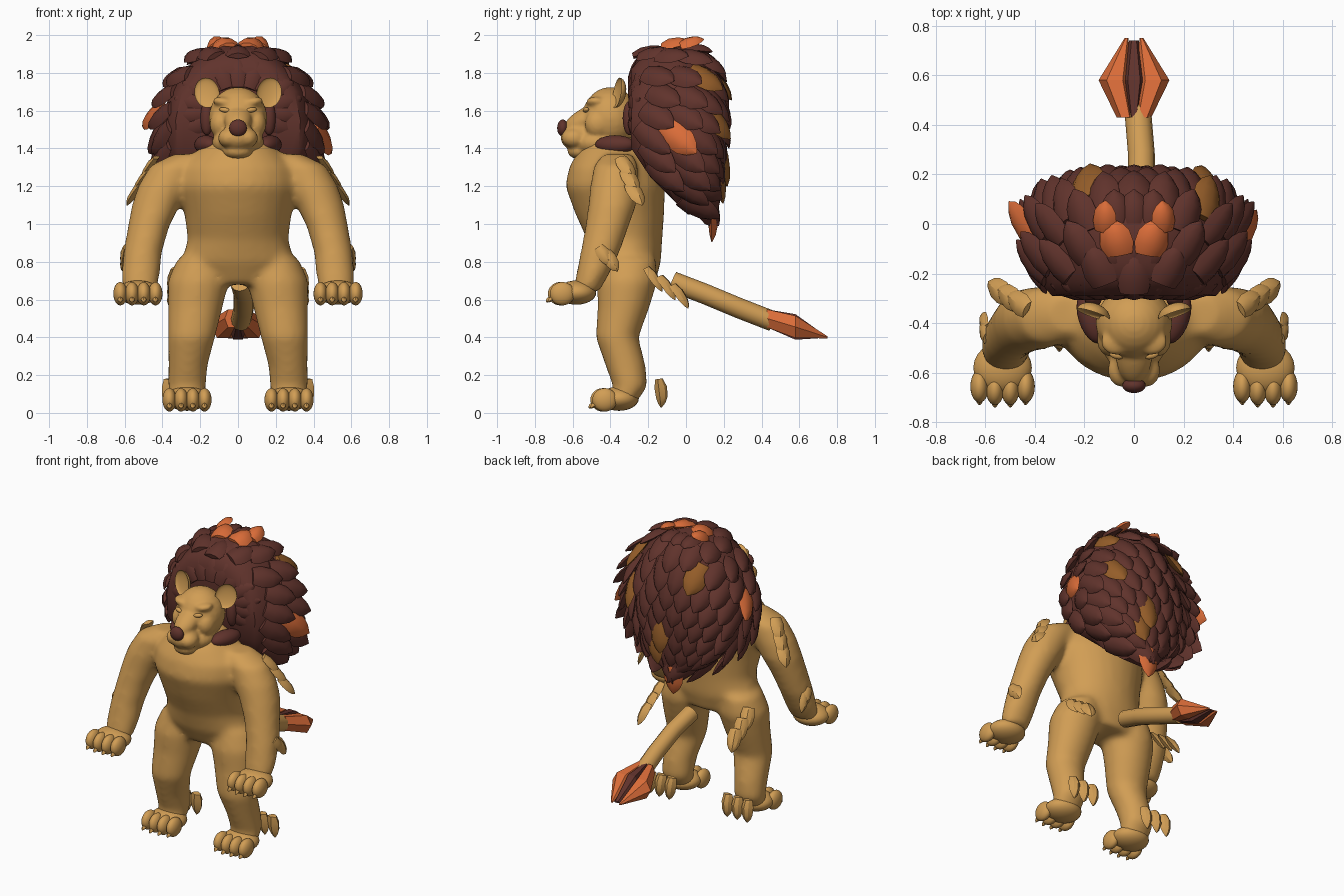
import bpy, bmesh
from math import sin, cos, pi, radians, copysign
from mathutils import Vector, Matrix, Euler

cube = bpy.data.objects.get("Cube")
if cube:
    bpy.data.objects.remove(cube)


def material(name, rgb):
    m = bpy.data.materials.new(name)
    m.use_nodes = True
    m.diffuse_color = (*rgb, 1)
    m.node_tree.nodes["Principled BSDF"].inputs["Base Color"].default_value = (*rgb, 1)
    return m


tan = material("tan fur", (.64, .34, .09))
dark = material("dark brown mane", (.118, .033, .025))
orange = material("orange tuft", (.70, .15, .04))
amber = material("amber mane", (.30, .11, .022))


def finish(bm, name, mats, angle=40, voxel=0, relax=0):
    """Turn a bmesh into an object, optionally fusing its volumes."""
    bmesh.ops.recalc_face_normals(bm, faces=bm.faces)
    me = bpy.data.meshes.new(name)
    bm.to_mesh(me)
    bm.free()
    for m in mats:
        me.materials.append(m)
    if angle:
        me.shade_smooth()
        me.set_sharp_from_angle(angle=radians(angle))
    ob = bpy.data.objects.new(name, me)
    bpy.context.collection.objects.link(ob)
    if voxel:
        fuse = ob.modifiers.new("fuse", 'REMESH')
        fuse.mode = 'VOXEL'
        fuse.voxel_size = voxel
        fuse.use_smooth_shade = True
        soft = ob.modifiers.new("soften", 'SMOOTH')
        soft.factor = .5
        soft.iterations = relax


def skin(bm, rings, mat=0):
    """Bridge closed rings of points and cap both ends."""
    rows = [[bm.verts.new(p) for p in r] for r in rings]
    n = len(rows[0])
    faces = [bm.faces.new((a[i], a[(i + 1) % n], b[(i + 1) % n], b[i]))
             for a, b in zip(rows, rows[1:]) for i in range(n)]
    faces += [bm.faces.new(rows[0][::-1]), bm.faces.new(rows[-1])]
    for f in faces:
        f.material_index = mat


def loft(bm, sections, n=24, up='Z', side=1, mat=0):
    """Sections are centre x, y, z and two radii."""
    rings = []
    for x, y, z, r1, r2 in sections:
        ring = []
        for i in range(n):
            c, s = r1 * cos(2 * pi * i / n), r2 * sin(2 * pi * i / n)
            off = (c, s, 0) if up == 'Z' else (c, 0, s)
            ring.append(Vector((x * side, y, z)) + Vector(off))
        rings.append(ring)
    skin(bm, rings, mat)


def ball(bm, loc, size, rot=(0, 0, 0)):
    m = (Matrix.Translation(loc) @ Euler(rot).to_matrix().to_4x4()
         @ Matrix.Diagonal((*size, 1)))
    return bmesh.ops.create_uvsphere(bm, u_segments=24, v_segments=14, radius=1, matrix=m)["verts"]


def leaf(bm, base, way, normal, length, width, thick, mat=0):
    """A pointed, ridged scale of fur."""
    d = Vector(way).normalized()
    n = Vector(normal)
    n = (n - d * n.dot(d)).normalized()
    s = d.cross(n)
    rings = []
    for t, w, h in ((0, .8, .6), (.3, 1, 1), (.65, .88, .9), (.85, .55, .6), (1, .06, .1)):
        c = Vector(base) + d * length * t
        rings.append([c + s * width * w * a + n * thick * h * b for a, b in
                      ((-1, 0), (-.6, .7), (0, 1), (.6, .7), (1, 0), (0, -.5))])
    skin(bm, rings, mat)


# Body, arms and legs fused into one smooth skin
bm = bmesh.new()
loft(bm, [(0, -.295, .68, .2, .13), (0, -.31, .8, .30, .178),
          (0, -.325, .92, .267, .2), (0, -.35, 1.05, .285, .235), (0, -.375, 1.2, .32, .265),
          (0, -.38, 1.3, .30, .24), (0, -.38, 1.38, .225, .195), (0, -.38, 1.46, .14, .12)])
for s in (-1, 1):
    loft(bm, [(.2, -.3, .82, .12, .14), (.21, -.31, .7, .163, .16), (.226, -.33, .56, .146, .138),
              (.246, -.365, .4, .126, .114), (.265, -.32, .25, .105, .107),
              (.27, -.295, .14, .102, .092), (.27, -.335, .05, .09, .07)], side=s)
    loft(bm, [(.26, -.36, 1.37, .08, .08), (.33, -.37, 1.31, .135, .118), (.39, -.38, 1.2, .14, .128),
              (.435, -.39, 1.1, .128, .128), (.475, -.42, .98, .11, .115),
              (.505, -.455, .85, .103, .104), (.515, -.495, .73, .102, .087),
              (.52, -.53, .64, .09, .07)], side=s)
finish(bm, "body", [tan], voxel=.018, relax=14)

# Paws with four toes and claws each
for s, label in ((-1, "right"), (1, "left")):
    for part, x, y, z in (("hand", .53, -.58, .637), ("foot", .27, -.355, .075)):
        bm = bmesh.new()
        ball(bm, (s * x, y, z), (.118, .105, .064))
        for k in (-1.5, -.5, .5, 1.5):
            tx, ty = s * x + k * .062, y - .09 + .01 * abs(k)
            ball(bm, (tx, ty, z - .006), (.037, .066, .062))
            leaf(bm, (tx, ty - .045, z - .03), (0, -1, -.7), (0, 0, 1), .036, .014, .016)
        finish(bm, f"{label}_{part}", [tan])

# Head
bm = bmesh.new()
ball(bm, (0, -.40, 1.56), (.155, .15, .165))
ball(bm, (0, -.46, 1.43), (.138, .14, .085))
ball(bm, (0, -.52, 1.56), (.075, .14, .06), (radians(27), 0, 0))
ball(bm, (0, -.56, 1.46), (.09, .105, .08))
ball(bm, (0, -.55, 1.385), (.08, .078, .045))
for s in (-1, 1):
    ball(bm, (s * .048, -.59, 1.455), (.058, .068, .052))
    ball(bm, (s * .07, -.475, 1.645), (.065, .055, .028), (0, s * -.15, 0))
    ball(bm, (s * .095, -.465, 1.53), (.055, .07, .075))
finish(bm, "head", [tan], voxel=.009, relax=9)

# Eyes, ears and nose
for s, label in ((-1, "right"), (1, "left")):
    bm = bmesh.new()
    ball(bm, (s * .072, -.53, 1.604), (.029, .014, .013), (0, s * -.15, s * .3))
    finish(bm, f"{label}_eye", [tan])
    # Cupped ear, hollow at the front
    bm = bmesh.new()
    for v in ball(bm, (0, 0, 0), (.068, .045, .082)):
        if v.co.y < 0:
            v.co.y *= -.45
    bm.transform(Matrix.Translation((s * .165, -.365, 1.695))
                 @ Euler((-.15, s * .35, s * .25)).to_matrix().to_4x4())
    finish(bm, f"{label}_ear", [tan], 60)
bm = bmesh.new()
ball(bm, (0, -.652, 1.508), (.047, .03, .045))
finish(bm, "nose", [dark])

# Mane core: stacked rounded sections, as height, half width and back depth
LEVELS = [(1.05, .1, .1), (1.12, .2, .11), (1.25, .33, .14), (1.4, .39, .16), (1.55, .4, .17),
          (1.7, .36, .16), (1.82, .28, .13), (1.9, .19, .09), (1.94, .1, .05)]
AXIS = -.06


def level(z):
    z = min(max(z, LEVELS[0][0]), LEVELS[-1][0])
    for (z0, w0, b0), (z1, w1, b1) in zip(LEVELS, LEVELS[1:]):
        if z <= z1:
            t = (z - z0) / (z1 - z0)
            return w0 + (w1 - w0) * t, b0 + (b1 - b0) * t


def front_limit(z):
    return -.29 + max(0, 1.35 - z)


def mane_point(z, a):
    w, b = level(z)
    back = sin(a) > 0
    depth, power = (b - AXIS, 1) if back else (w, .9)
    x = w * copysign(abs(cos(a)) ** power, cos(a))
    y = AXIS + depth * copysign(abs(sin(a)) ** power, sin(a))
    return Vector((x, max(y, front_limit(z)), z))


bm = bmesh.new()
skin(bm, [[mane_point(z, 2 * pi * i / 40) for i in range(40)] for z, w, b in LEVELS])
finish(bm, "mane_core", [dark])

# Mane scales: staggered rows flowing back and down
scales = []
flow = Vector((0, .85, -.7))
for row in range(9):
    z = 1.13 + row * .095
    w, b = level(z)
    count = max(6, round(pi * (w + (b + w) / 2) / .115))
    for i in range(count):
        a = 2 * pi * (i + .5 * (row % 2)) / count + pi / 2
        p = mane_point(z, a)
        if p.y <= front_limit(z) + .002:
            continue
        e = .02
        n = (mane_point(z, a + e) - mane_point(z, a - e)).cross(
            mane_point(z + e, a) - mane_point(z - e, a))
        n.y *= .25 if n.y < 0 else 1
        n.normalize()
        d = (flow - n * flow.dot(n) + Vector((0, .01, 0))).normalized()
        top = max(0, n.z)
        lift = .2 + .2 * abs(n.x) - .1 * top
        scales.append((p, d + n * lift, n, .24 - .07 * top))
# Rim of scales around the face
for i in range(13):
    a = radians(-25 + 230 * i / 12)
    r = Vector((cos(a), 0, sin(a)))
    scales.append((Vector((.2 * r.x, -.28, 1.6 + .14 * r.z)), r + Vector((0, .25, 0)),
                   Vector((0, -1, 0)) + r * .3, .17))

# Coloured scales replace the nearest dark ones and stand a little prouder
accents = {}
for index, spots in ((1, [(.4, -.07, 1.51), (-.4, -.07, 1.58), (.04, .1, 1.13)]),
                     (2, [(.25, .03, 1.8), (.25, .1, 1.6), (.1, .15, 1.43),
                          (.13, .11, 1.27), (-.17, .07, 1.82)])):
    for spot in spots:
        near = min(range(len(scales)), key=lambda k: (scales[k][0] - Vector(spot)).length)
        accents[near] = index
bm = bmesh.new()
for k, (p, d, n, length) in enumerate(scales):
    mat = accents.get(k, 0)
    proud = .022 if mat else 0
    leaf(bm, p - d.normalized() * .02 + n * proud, d, n, length, .07 + proud / 3, .036, mat)
# Crown: dark cap with two pairs of orange scales
for x in (-.07, .0, .07):
    leaf(bm, (x, .0, 1.925), (x, 1, -.1), (0, 0, 1), .14, .06, .035)
    leaf(bm, (x, -.18, 1.89), (x, 1, .35), (0, -.3, 1), .13, .06, .035)
for s in (-1, 1):
    leaf(bm, (s * .06, -.125, 1.935), (s * .2, 1, .2), (s * .2, -.3, 1), .15, .07, .04, 1)
    leaf(bm, (s * .12, -.03, 1.94), (s * -.05, 1, .3), (s * .4, 0, 1), .13, .052, .035, 1)
finish(bm, "mane_scales", [dark, orange, amber], 40)

# Dark mane under and beside the cheeks
bm = bmesh.new()
for s in (-1, 1):
    ball(bm, (s * .17, -.375, 1.42), (.055, .11, .05), (0, 0, s * -.3))
    ball(bm, (s * .165, -.3, 1.56), (.035, .035, .09))
finish(bm, "cheek_mane", [dark])

# Fur tufts on shoulders, elbows, hips and heels
bm = bmesh.new()
for s in (-1, 1):
    for i in range(3):
        leaf(bm, (s * (.43 + .04 * i), -.345 + .025 * i, 1.35 - .07 * i),
             (s * .55, .45, -.8), (s, .4, .6), .15, .047, .028)
        leaf(bm, (s * .325, -.21 + .07 * i, .765 - .045 * i),
             (s * .15, .5, -.75), (s * .6, 1, .6), .15, .045, .03)
        leaf(bm, (s * (.21 + .075 * i), -.15, .178), (s * .05, .12, -1), (0, 1, 0), .15, .041, .045)
    for i in range(2):
        leaf(bm, (s * .595, -.46 + .035 * i, .88 - .03 * i),
             (s * .12, .5, -.8), (s, .3, 0), .12, .038, .022)
finish(bm, "fur_tufts", [tan], 30)

# Tail
curve = bpy.data.curves.new("tail", 'CURVE')
curve.dimensions = '3D'
curve.bevel_depth = .054
curve.bevel_resolution = 4
curve.use_fill_caps = True
path = [(.01, -.07, .695), (.03, .1, .63), (.03, .28, .555), (.015, .46, .485)]
spline = curve.splines.new('POLY')
spline.points.add(len(path) - 1)
for pt, co in zip(spline.points, path):
    pt.co = (*co, 1)
curve.materials.append(tan)
bpy.context.collection.objects.link(bpy.data.objects.new("tail", curve))

# Tail tuft: two faceted lobes around a dark centre
bm = bmesh.new()
for s in (-1, 1):
    loft(bm, [(.035, .43, .5, .035, .055), (.078, .58, .455, .065, .068),
              (.03, .75, .4, .008, .006)], 6, 'Y', s)
loft(bm, [(0, .43, .5, .02, .055), (0, .58, .455, .05, .078),
          (0, .74, .403, .02, .006)], 6, 'Y', mat=1)
finish(bm, "tail_tuft", [orange, dark], 0)
